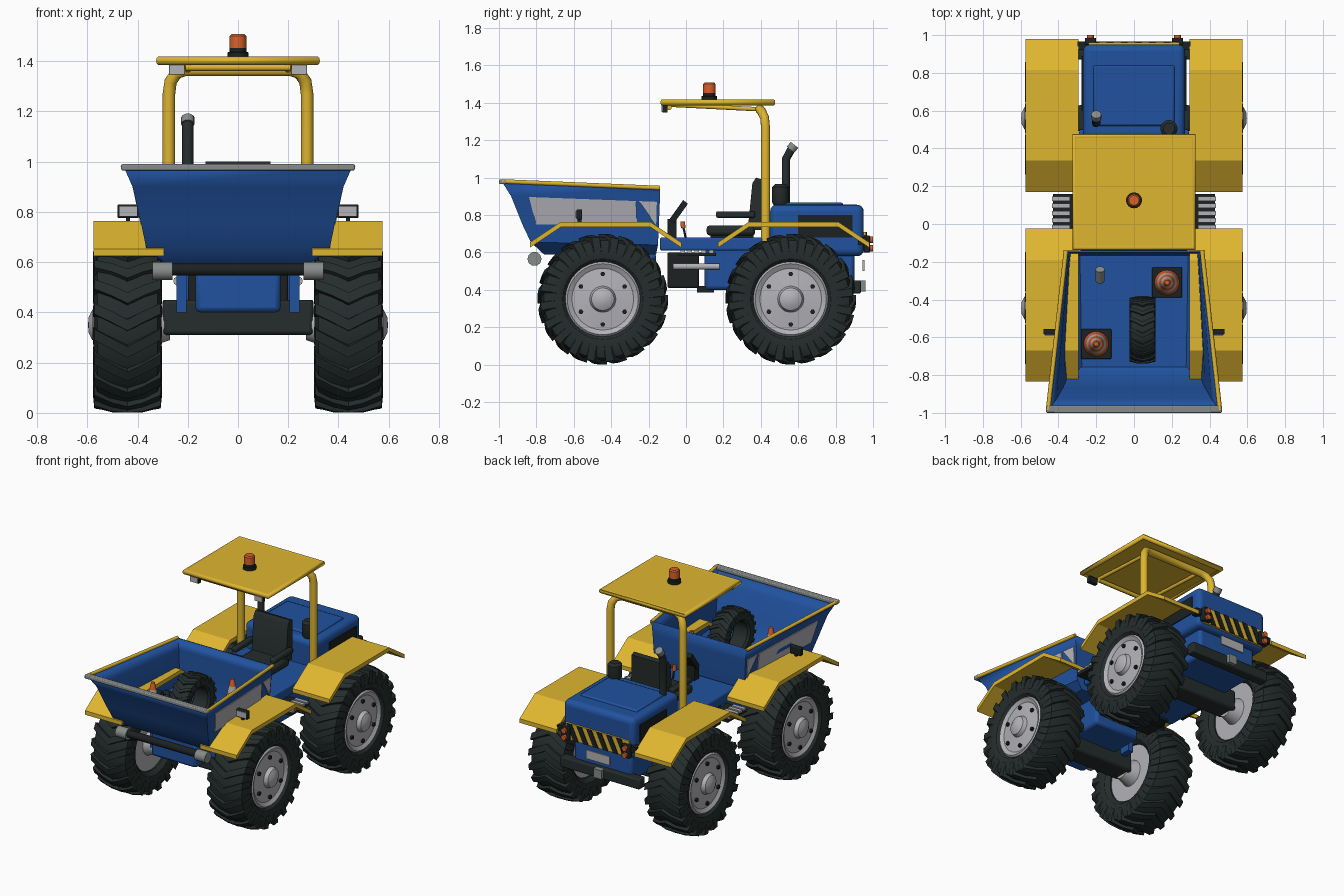
import bpy, bmesh, math
from mathutils import Vector

if "Cube" in bpy.data.objects:
    bpy.data.objects.remove(bpy.data.objects["Cube"])


def material(name, rgb):
    m = bpy.data.materials.new(name)
    m.use_nodes = True
    m.diffuse_color = (*rgb, 1)
    m.node_tree.nodes["Principled BSDF"].inputs["Base Color"].default_value = (*rgb, 1)
    return m


BLUE = material("blue paint", (0.015, 0.085, 0.35))
YELLOW = material("yellow paint", (0.74, 0.47, 0.03))
RUBBER = material("dark rubber", (0.018, 0.026, 0.025))
BLACK = material("black plastic", (0.012, 0.015, 0.015))
SILVER = material("silver", (0.45, 0.45, 0.48))
GREY = material("steel grey", (0.24, 0.26, 0.25))
ORANGE = material("orange", (0.68, 0.12, 0.025))


def finish(name, bm, *mats):
    bmesh.ops.recalc_face_normals(bm, faces=bm.faces)
    me = bpy.data.meshes.new(name)
    bm.to_mesh(me)
    bm.free()
    for m in mats:
        me.materials.append(m)
    ob = bpy.data.objects.new(name, me)
    bpy.context.collection.objects.link(ob)
    return ob


def box(name, lo, hi, mat, bevel=0, segments=2):
    bm = bmesh.new()
    bmesh.ops.create_cube(bm, size=1)
    for v in bm.verts:
        v.co = Vector([(a + b) / 2 + c * (b - a) for a, b, c in zip(lo, hi, v.co)])
    ob = finish(name, bm, mat)
    if bevel:
        mod = ob.modifiers.new("bevel", "BEVEL")
        mod.width, mod.segments = bevel, segments
    return ob


def pair(name, lo, hi, mat, bevel=0):
    box("left_" + name, lo, hi, mat, bevel)
    box("right_" + name, (-hi[0], *lo[1:]), (-lo[0], *hi[1:]), mat, bevel)


def prism(name, pts, vec, mat):
    bm = bmesh.new()
    face = bm.faces.new([bm.verts.new(p) for p in pts])
    out = bmesh.ops.extrude_face_region(bm, geom=[face])["geom"]
    bmesh.ops.translate(bm, vec=vec, verts=[g for g in out if isinstance(g, bmesh.types.BMVert)])
    bm.faces.ensure_lookup_table()
    if not any(set(f.verts) == set(face.verts) for f in bm.faces):
        bm.faces.new(face.verts)
    return finish(name, bm, mat)


def tube(name, pts, r, mat, closed=False):
    cu = bpy.data.curves.new(name, "CURVE")
    cu.dimensions, cu.bevel_depth, cu.bevel_resolution, cu.use_fill_caps = "3D", r, 3, True
    sp = cu.splines.new("POLY")
    sp.points.add(len(pts) - 1)
    for p, co in zip(sp.points, pts):
        p.co = (*co, 1)
    sp.use_cyclic_u = closed
    cu.materials.append(mat)
    ob = bpy.data.objects.new(name, cu)
    bpy.context.collection.objects.link(ob)


def lathe(name, prof, centre, mats, axis="Z", side=1, steps=32):
    """Spin (along, radius) pairs; mats holds one material or one per segment."""
    bm = bmesh.new()
    rings = []
    for h, r in prof:
        ring = []
        for i in range(steps):
            a = 2 * math.pi * i / steps
            c, s = r * math.cos(a), r * math.sin(a)
            p = (side * h, c, s) if axis == "X" else (c, s, h)
            ring.append(bm.verts.new(Vector(p) + Vector(centre)))
        rings.append(ring)
    unique = list(dict.fromkeys(mats))
    for k in range(len(rings) - 1):
        a, b = rings[k], rings[k + 1]
        for i in range(steps):
            j = (i + 1) % steps
            f = bm.faces.new((a[i], a[j], b[j], b[i]))
            f.material_index = unique.index(mats[min(k, len(mats) - 1)])
    bmesh.ops.remove_doubles(bm, verts=bm.verts, dist=1e-5)
    return finish(name, bm, *unique)


# Tyres with chevron lugs
def tyre(name, centre, scale, lugs=20):
    half = [(0.10, 0.19), (0.125, 0.215), (0.135, 0.27), (0.12, 0.315), (0.07, 0.33)]
    prof = [(x * scale, r * scale) for x, r in half + [(-x, r) for x, r in reversed(half)]]
    lathe(name, prof + prof[:1], centre, [RUBBER], "X", steps=40)
    bm = bmesh.new()
    stations = [(-0.137, 0.285), (-0.132, 0.333), (-0.06, 0.348), (0, 0.35),
                (0.06, 0.348), (0.132, 0.333), (0.137, 0.285)]
    for n in range(lugs):
        last = None
        for x, r in stations:
            mid = 2 * math.pi * n / lugs + abs(x) * 1.5
            ring = []
            for rad, da in ((r, -0.065), (r, 0.065), (r - 0.04, 0.08), (r - 0.04, -0.08)):
                p = Vector((x, -rad * math.cos(mid + da), rad * math.sin(mid + da)))
                ring.append(bm.verts.new(p * scale + Vector(centre)))
            if last:
                for i in range(4):
                    bm.faces.new((last[i], last[i - 1], ring[i - 1], ring[i]))
            else:
                bm.faces.new(ring)
            last = ring
        bm.faces.new(last)
    finish(name + "_lugs", bm, RUBBER)


for end, wy in (("front", -0.445), ("rear", 0.56)):
    for label, s in (("left", 1), ("right", -1)):
        tag = f"{end}_{label}_"
        c = (s * 0.44, wy, 0.35)
        tyre(tag + "tyre", c, 1)
        lathe(tag + "hub", [(-0.09, 0), (-0.09, 0.19), (0.11, 0.2), (0.12, 0.19), (0.105, 0.165),
                            (0.115, 0.07), (0.14, 0.06), (0.155, 0.03), (0.157, 0)], c, [SILVER], "X", s)
        lathe(tag + "inner_hub", [(-0.17, 0), (-0.17, 0.06), (-0.08, 0.09)], c, [SILVER], "X", s)
        for k in range(6):
            a = math.pi * (k / 3 + 1 / 6)
            lathe(tag + "bolt", [(0.1, 0.013), (0.122, 0.013), (0.122, 0)],
                  (c[0], wy + 0.135 * math.cos(a), 0.35 + 0.135 * math.sin(a)), [BLACK], "X", s, 6)
        # Three-panel mudguard
        line = [(-0.40, 0.625), (-0.235, 0.735), (0.245, 0.735), (0.41, 0.625)]
        sect = line + [(y, z + 0.028) for y, z in reversed(line)]
        prism(tag + "mudguard", [(s * 0.295, wy + 0.01 + y, z) for y, z in sect], (s * 0.28, 0, 0), YELLOW)
    box(end + "_axle", (-0.3, wy - 0.07, 0.31), (0.3, wy + 0.07, 0.45), RUBBER, 0.015)

# Open skip: each row is front x, y, z then back x, y, z
rows = [(0.28, -0.76, 0.59, 0.29, -0.16, 0.59), (0.365, -0.83, 0.655, 0.335, -0.15, 0.64),
        (0.385, -0.875, 0.75, 0.345, -0.145, 0.745), (0.42, -0.935, 0.90, 0.352, -0.14, 0.87),
        (0.455, -0.985, 0.98, 0.36, -0.14, 0.945)]


def wall(row, u, s, out=0):
    r = rows[row]
    x, y, z = (a + (b - a) * u for a, b in zip(r[:3], r[3:]))
    return (s * (x + out), y, z)


bm = bmesh.new()
rings = [[bm.verts.new(wall(k, u, s)) for u, s in ((0, 1), (1, 1), (1, -1), (0, -1))] for k in range(5)]
bm.faces.new(rings[0])
for a, b in zip(rings, rings[1:]):
    for i in range(4):
        bm.faces.new((a[i - 1], a[i], b[i], b[i - 1]))
skip = finish("skip", bm, BLUE)
solid = skip.modifiers.new("thickness", "SOLIDIFY")
solid.thickness, solid.offset = 0.014, -1
for label, s in (("left", 1), ("right", -1)):
    for name, corners in (("panel", [(2, 0.1), (2, 0.84), (3, 0.84), (3, 0.12)]),
                          ("panel_end", [(2, 0.98), (3, 0.98), (3, 0.86)])):
        prism(f"{label}_skip_{name}", [wall(r, u, s) for r, u in corners], (s * 0.007, 0, 0), SILVER)
    tube(label + "_skip_rail", [wall(4, 0, s), wall(4, 1, s)], 0.012, YELLOW)
box("skip_front_lip", (-0.465, -1.0, 0.965), (0.465, -0.96, 0.99), GREY, 0.006)

# Load: spare tyre and traffic cones
tyre("spare_tyre", (0.045, -0.56, 0.785), 0.51, 18)
for n, (x, y) in enumerate(((0.175, -0.31), (-0.2, -0.635))):
    box(f"cone_base_{n}", (x - 0.08, y - 0.08, 0.605), (x + 0.08, y + 0.08, 0.63), BLACK, 0.006)
    lathe(f"cone_{n}", [(0.63, 0.066), (0.69, 0.052), (0.735, 0.042), (0.785, 0.031), (0.825, 0.022),
                        (0.87, 0.012), (0.87, 0)], (x, y, 0), [ORANGE, SILVER, ORANGE, SILVER, ORANGE])
tube("loose_canister", [(-0.18, -0.3, 0.63), (-0.18, -0.24, 0.68)], 0.025, GREY)

# Front cross bar and marker lamps
tube("front_cross_bar", [(-0.3, -0.81, 0.57), (0.3, -0.81, 0.57)], 0.025, BLACK)
for s in (1, -1):
    tube("cross_bar_end", [(s * 0.26, -0.81, 0.565), (s * 0.34, -0.81, 0.565)], 0.038, GREY)
pair("marker_lamp", (0.395, -0.585, 0.775), (0.48, -0.555, 0.83), BLACK, 0.006)
pair("marker_lens", (0.403, -0.59, 0.783), (0.472, -0.585, 0.822), SILVER)
pair("marker_stem", (0.43, -0.58, 0.74), (0.446, -0.56, 0.78), BLACK)

# Chassis
box("front_frame", (-0.17, -0.7, 0.4), (0.17, -0.16, 0.6), BLUE, 0.02)
pair("frame_cheek", (0.205, -0.6, 0.4), (0.245, -0.3, 0.6), BLUE)
box("pivot_block", (-0.2, -0.1, 0.41), (0.2, 0.07, 0.6), BLACK, 0.01)
box("rear_frame", (-0.22, 0.1, 0.4), (0.22, 0.9, 0.66), BLUE, 0.02)
box("deck", (-0.29, -0.14, 0.61), (0.29, 0.5, 0.68), BLUE, 0.01)
box("sump", (-0.15, 0.06, 0.385), (0.15, 0.15, 0.42), BLACK)
for s in (1, -1):
    tube("steering_ram", [(s * 0.24, -0.07, 0.525), (s * 0.24, 0.18, 0.525)], 0.018, SILVER)
pair("step_frame", (0.28, -0.04, 0.58), (0.43, 0.16, 0.6), BLACK)
for k in range(5):
    y = -0.03 + k * 0.038
    pair(f"step_tread_{k}", (0.34, y, 0.598), (0.435, y + 0.024, 0.612), SILVER)

# Bonnet and rear end
box("bonnet", (-0.27, 0.45, 0.58), (0.27, 0.95, 0.855), BLUE, 0.035, 4)
box("bonnet_panel", (-0.215, 0.52, 0.84), (0.215, 0.84, 0.866), BLUE, 0.01)
pair("bonnet_vent", (0.265, 0.6, 0.68), (0.277, 0.89, 0.8), BLACK)
box("hazard_panel", (-0.24, 0.945, 0.6), (0.24, 0.962, 0.71), YELLOW)
for k in range(6):
    x = -0.235 + k * 0.075
    prism(f"hazard_stripe_{k}", [(x, 0.96, 0.6), (x + 0.038, 0.96, 0.6), (x + 0.09, 0.96, 0.71),
                                 (x + 0.052, 0.96, 0.71)], (0, 0.007, 0), BLACK)
pair("tail_lamp", (0.2, 0.95, 0.6), (0.26, 0.985, 0.69), BLACK, 0.005)
for s in (1, -1):
    for z in (0.622, 0.668):
        tube("tail_lens", [(s * 0.23, 0.98, z), (s * 0.23, 1.0, z)], 0.018, ORANGE)
pair("tail_bracket", (0.23, 0.92, 0.64), (0.3, 0.965, 0.68), BLACK)
box("number_plate", (-0.09, 0.945, 0.5), (0.09, 0.955, 0.56), SILVER)
box("rear_bumper", (-0.3, 0.87, 0.38), (0.3, 0.935, 0.45), RUBBER, 0.008)
box("tow_hitch", (-0.03, 0.93, 0.39), (0.03, 0.96, 0.45), GREY)

# Exhaust and air filter
tube("exhaust", [(-0.2, 0.535, 0.84), (-0.2, 0.535, 1.1), (-0.2, 0.565, 1.155)], 0.023, RUBBER)
tube("exhaust_tip", [(-0.2, 0.56, 1.15), (-0.2, 0.58, 1.175)], 0.027, GREY)
lathe("air_filter", [(0.84, 0.03), (0.87, 0.045), (0.95, 0.045), (0.965, 0.03), (0.965, 0)],
      (0.185, 0.505, 0), [RUBBER])

# Seat and controls
box("seat_base", (-0.11, 0.13, 0.67), (0.11, 0.36, 0.71), BLACK)
box("seat_cushion", (-0.135, 0.11, 0.69), (0.135, 0.37, 0.745), RUBBER, 0.018)
prism("seat_back", [(-0.13, 0.33, 0.72), (-0.13, 0.4, 0.72), (-0.13, 0.405, 0.99),
                    (-0.13, 0.375, 1.0), (-0.13, 0.355, 0.97)], (0.26, 0, 0), RUBBER)
pair("armrest", (0.125, 0.16, 0.785), (0.165, 0.37, 0.82), RUBBER, 0.01)
prism("steering_console", [(-0.04, -0.09, 0.775), (-0.04, -0.065, 0.755), (-0.04, 0.01, 0.86),
                           (-0.04, -0.015, 0.88)], (0.08, 0, 0), BLACK)
box("console_post", (-0.03, -0.1, 0.66), (0.03, -0.05, 0.78), BLACK)
for x in (0.1, 0.14):
    tube("lever", [(x, 0, 0.67), (x, -0.015, 0.74)], 0.006, BLACK)
    tube("lever_knob", [(x, -0.015, 0.73), (x, -0.018, 0.765)], 0.013, ORANGE)

# Roll bar, canopy and beacon
side = [(0.275, 0.425, 0.66), (0.275, 0.425, 1.27), (0.268, 0.42, 1.32), (0.245, 0.405, 1.352), (0.21, 0.395, 1.365)]
tube("roll_bar", side + [(-x, y, z) for x, y, z in reversed(side)], 0.025, YELLOW)
box("canopy", (-0.32, -0.13, 1.396), (0.32, 0.475, 1.415), YELLOW)
tube("canopy_rim", [(-0.314, -0.125, 1.402), (0.314, -0.125, 1.402), (0.314, 0.465, 1.402),
                    (-0.314, 0.465, 1.402)], 0.017, YELLOW, True)
for s in (1, -1):
    tube("canopy_brace", [(s * 0.2, 0.4, 1.365), (s * 0.2, -0.1, 1.39)], 0.012, YELLOW)
tube("canopy_front_bar", [(-0.21, -0.09, 1.375), (0.21, -0.09, 1.375)], 0.014, YELLOW)
pair("work_lamp", (0.212, -0.125, 1.347), (0.275, -0.1, 1.388), BLACK)
pair("work_lens", (0.215, -0.13, 1.35), (0.272, -0.125, 1.385), SILVER)
lathe("beacon", [(1.41, 0.042), (1.435, 0.042), (1.437, 0.034), (1.452, 0.034), (1.5, 0.033), (1.508, 0.026),
                 (1.508, 0)], (0, 0.125, 0), [BLACK, BLACK, BLACK, ORANGE])

# Smooth round parts, keeping edges sharp
bpy.ops.object.select_all(action="DESELECT")
for ob in bpy.context.scene.objects:
    if ob.type == "MESH":
        ob.select_set(True)
        bpy.context.view_layer.objects.active = ob
bpy.ops.object.shade_smooth_by_angle()
